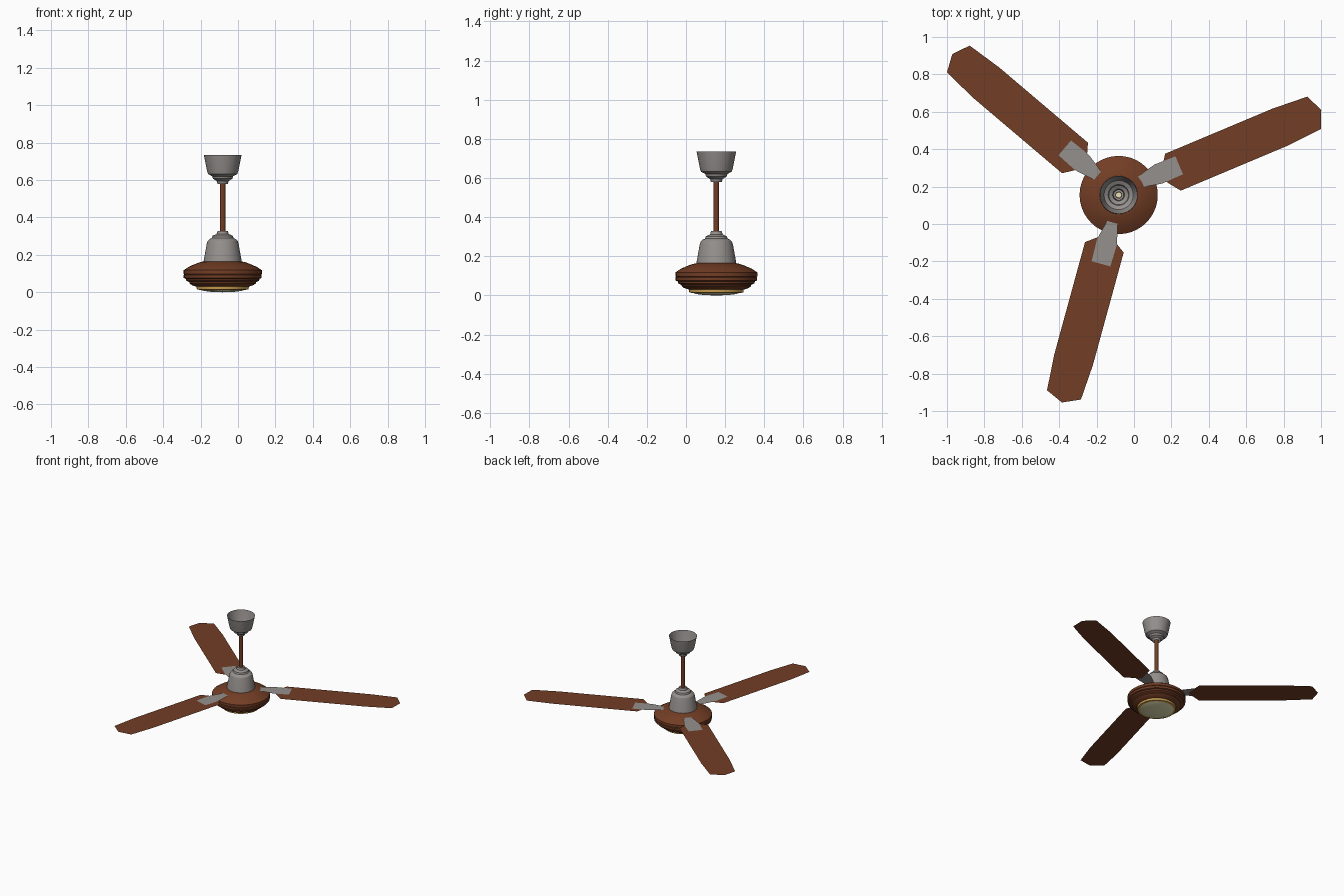
import bpy, bmesh, math
from mathutils import Vector

if "Cube" in bpy.data.objects:
    bpy.data.objects.remove(bpy.data.objects["Cube"])

HUB = Vector((-0.082, 0.155, 0))


def material(name, rgb):
    m = bpy.data.materials.new(name)
    m.diffuse_color = (*rgb, 1)
    m.use_nodes = True
    m.node_tree.nodes["Principled BSDF"].inputs["Base Color"].default_value = m.diffuse_color
    return m


brown = material("wood_brown", (0.17, 0.047, 0.018))
grey = material("metal_grey", (0.30, 0.28, 0.27))
gold = material("gold_trim", (0.62, 0.36, 0.08))
cream = material("cream_glass", (0.85, 0.80, 0.48))


def finish(name, bm, mat):
    me = bpy.data.meshes.new(name)
    bm.to_mesh(me)
    bm.free()
    ob = bpy.data.objects.new(name, me)
    bpy.context.collection.objects.link(ob)
    me.materials.append(mat)
    ob.location = HUB
    return ob


def lathe(name, profile, mat, segs=40):
    """Revolve (radius, z) points around the hub axis, listed bottom to top."""
    bm = bmesh.new()
    vs = [bm.verts.new((r, 0, z)) for r, z in profile]
    es = [bm.edges.new(p) for p in zip(vs, vs[1:])]
    bmesh.ops.spin(bm, geom=vs + es, axis=(0, 0, 1), cent=(0, 0, 0),
                   angle=math.tau, steps=segs, use_merge=True)
    bmesh.ops.remove_doubles(bm, verts=bm.verts, dist=1e-5)
    # open shells: turn the normals to face away from the axis
    bmesh.ops.recalc_face_normals(bm, faces=bm.faces)
    score = sum(f.normal.dot(f.calc_center_median() * Vector((1, 1, 0)))
                * f.calc_area() for f in bm.faces)
    if score < 0:
        bmesh.ops.reverse_faces(bm, faces=bm.faces)
    ob = finish(name, bm, mat)
    bpy.ops.object.select_all(action='DESELECT')
    ob.select_set(True)
    bpy.context.view_layer.objects.active = ob
    bpy.ops.object.shade_smooth_by_angle(angle=math.radians(25))
    return ob


def plate(name, outline, angle, z, mat):
    """Flat sheet from a (along, across) outline turned to the blade angle."""
    c, s = math.cos(angle), math.sin(angle)
    bm = bmesh.new()
    f = bm.faces.new([bm.verts.new((u * c - v * s, u * s + v * c, z))
                      for u, v in outline])
    f.normal_update()
    if f.normal.z < 0:
        f.normal_flip()
    return finish(name, bm, mat)


def mirrored(half):
    return half + [(u, -v) for u, v in reversed(half) if v > 0]


# ceiling cup, open at the top
lathe("ceiling_canopy", [(0.028, 0.58), (0.032, 0.595), (0.052, 0.607), (0.056, 0.62),
                         (0.078, 0.632), (0.084, 0.65), (0.101, 0.735)], grey)
# hollow hanging rod
lathe("down_rod", [(0.014, 0.17), (0.014, 0.60)], brown, 20)
# bell cover above the motor
lathe("motor_bell", [(0.102, 0.165), (0.085, 0.26), (0.08, 0.275), (0.07, 0.285),
                     (0.058, 0.29), (0.054, 0.302), (0.032, 0.312), (0.027, 0.328),
                     (0.016, 0.328)], grey)
# stepped wooden motor housing
lathe("motor_housing", [(0.14, 0.03), (0.165, 0.038), (0.178, 0.048), (0.178, 0.054),
                        (0.195, 0.062), (0.197, 0.072), (0.208, 0.076), (0.209, 0.092),
                        (0.205, 0.095), (0.209, 0.098), (0.209, 0.118), (0.18, 0.137),
                        (0.145, 0.152), (0.12, 0.161), (0.095, 0.166), (0.014, 0.168)], brown)
# bottom trim ring and cover
lathe("trim_ring", [(0.122, 0.013), (0.138, 0.015), (0.14, 0.031)], gold)
lathe("bottom_cover", [(0.0, 0.0), (0.06, 0.002), (0.10, 0.007), (0.123, 0.014)], cream)

# blades and brackets: angle, radial shift, bracket shift along and across
BLADE = mirrored([(0.235, 0), (0.285, 0.07), (0.312, 0.107), (0.935, 0.107),
                  (1.13, 0.094), (1.172, 0)])
BRACKET = mirrored([(0.15, 0.028), (0.20, 0.042), (0.26, 0.055), (0.38, 0.052)])
SETTINGS = [(22.8, 0.003, -0.02, 0.021), (139.7, -0.006, 0.003, -0.006),
            (254.7, -0.022, 0.0, 0.006)]
for i, (deg, shift, bu, bv) in enumerate(SETTINGS, 1):
    a = math.radians(deg)
    plate(f"blade_{i}", [(u + shift, v) for u, v in BLADE], a, 0.150, brown)
    plate(f"blade_bracket_{i}", [(u + bu, v + bv) for u, v in BRACKET], a, 0.153, grey)
